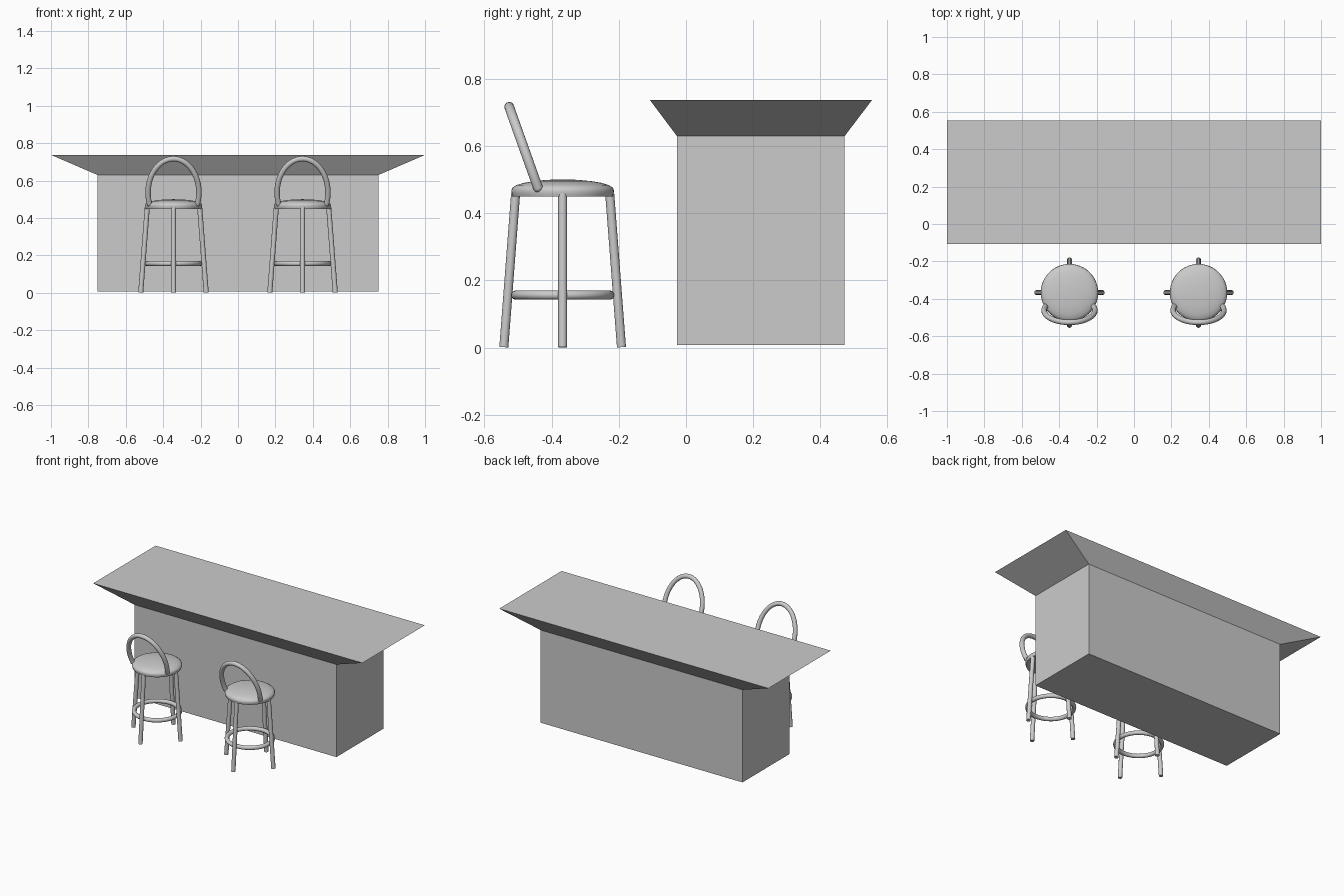
import bpy, bmesh, math
from mathutils import Vector

if "Cube" in bpy.data.objects:
    bpy.data.objects.remove(bpy.data.objects["Cube"])

grey = bpy.data.materials.new("plain grey")
grey.diffuse_color = (0.6, 0.6, 0.6, 1)
grey.use_nodes = True
grey.node_tree.nodes["Principled BSDF"].inputs["Base Color"].default_value = grey.diffuse_color


def finish(obj, smooth=True):
    obj.data.materials.clear()
    obj.data.materials.append(grey)
    bpy.ops.object.select_all(action='DESELECT')
    obj.select_set(True)
    bpy.context.view_layer.objects.active = obj
    if smooth:
        bpy.ops.object.shade_smooth_by_angle(angle=math.radians(40))
    return obj


def mesh_object(name, bm, smooth=True):
    bmesh.ops.recalc_face_normals(bm, faces=bm.faces)
    mesh = bpy.data.meshes.new(name)
    bm.to_mesh(mesh)
    bm.free()
    obj = bpy.data.objects.new(name, mesh)
    bpy.context.collection.objects.link(obj)
    return finish(obj, smooth)


def tube(name, points, radius):
    """Round capped bar following a list of points."""
    curve = bpy.data.curves.new(name, 'CURVE')
    curve.dimensions = '3D'
    curve.bevel_depth = radius
    curve.bevel_resolution = 6
    curve.use_fill_caps = True
    spline = curve.splines.new('POLY')
    spline.points.add(len(points) - 1)
    for p, co in zip(spline.points, points):
        p.co = (*co, 1)
    obj = bpy.data.objects.new(name, curve)
    bpy.context.collection.objects.link(obj)
    bpy.ops.object.select_all(action='DESELECT')
    obj.select_set(True)
    bpy.context.view_layer.objects.active = obj
    bpy.ops.object.convert(target='MESH')
    return finish(bpy.context.object)


def counter():
    # Box body flaring out to a wide flat top
    bm = bmesh.new()
    rings = []
    for hx, y0, y1, z in [(0.75, -0.027, 0.472, 0.007),
                          (0.75, -0.027, 0.472, 0.629),
                          (1.0, -0.108, 0.554, 0.737)]:
        rings.append([bm.verts.new(c) for c in
                      [(-hx, y0, z), (hx, y0, z), (hx, y1, z), (-hx, y1, z)]])
    for a, b in zip(rings, rings[1:]):
        for i in range(4):
            j = (i + 1) % 4
            bm.faces.new((a[i], a[j], b[j], b[i]))
    bm.faces.new(rings[0])
    bm.faces.new(rings[-1])
    mesh_object("counter", bm, smooth=False)


def stool(side, cx, cy):
    centre = Vector((cx, cy, 0))

    # Domed round cushion, spun from a profile
    bm = bmesh.new()
    profile = [(0, 0.449), (0.149, 0.449), (0.151, 0.456), (0.153, 0.466),
               (0.150, 0.475), (0.138, 0.483), (0.115, 0.490),
               (0.085, 0.495), (0.045, 0.499), (0, 0.500)]
    verts = [bm.verts.new((cx + r, cy, z)) for r, z in profile]
    edges = [bm.edges.new(p) for p in zip(verts, verts[1:])]
    bmesh.ops.spin(bm, geom=verts + edges, cent=centre, axis=(0, 0, 1),
                   angle=math.tau, steps=48)
    bmesh.ops.remove_doubles(bm, verts=bm.verts, dist=0.0002)
    mesh_object(side + "_seat", bm)

    # Four splayed legs
    for i in range(4):
        d = Vector((math.cos(i * math.pi / 2), math.sin(i * math.pi / 2), 0))
        tube(f"{side}_leg_{i + 1}",
             [centre + d * 0.175 + Vector((0, 0, 0.001)),
              centre + d * 0.140 + Vector((0, 0, 0.458))], 0.0134)

    # Foot ring
    bpy.ops.mesh.primitive_torus_add(
        location=(cx, cy, 0.156), major_radius=0.140, minor_radius=0.0135,
        major_segments=48, minor_segments=14)
    ring = bpy.context.object
    ring.name = side + "_foot_ring"
    finish(ring)

    # Backrest arch in a plane leaning away from the counter
    points = []
    for k in range(41):
        t = math.radians(-19 + 218 * k / 40)
        z = 0.535 + 0.181 * math.sin(t)
        y = -0.441 - (z - 0.477) * 0.356
        points.append(Vector((cx + 0.136 * math.cos(t), y, z)))
    tube(side + "_backrest", points, 0.0145)
    for k, p in enumerate((points[0], points[-1])):
        bpy.ops.mesh.primitive_uv_sphere_add(
            radius=0.0145, location=p, segments=14, ring_count=10)
        tip = bpy.context.object
        tip.name = f"{side}_backrest_tip_{k + 1}"
        finish(tip)


counter()
stool("left", -0.345, -0.367)
stool("right", 0.345, -0.367)
